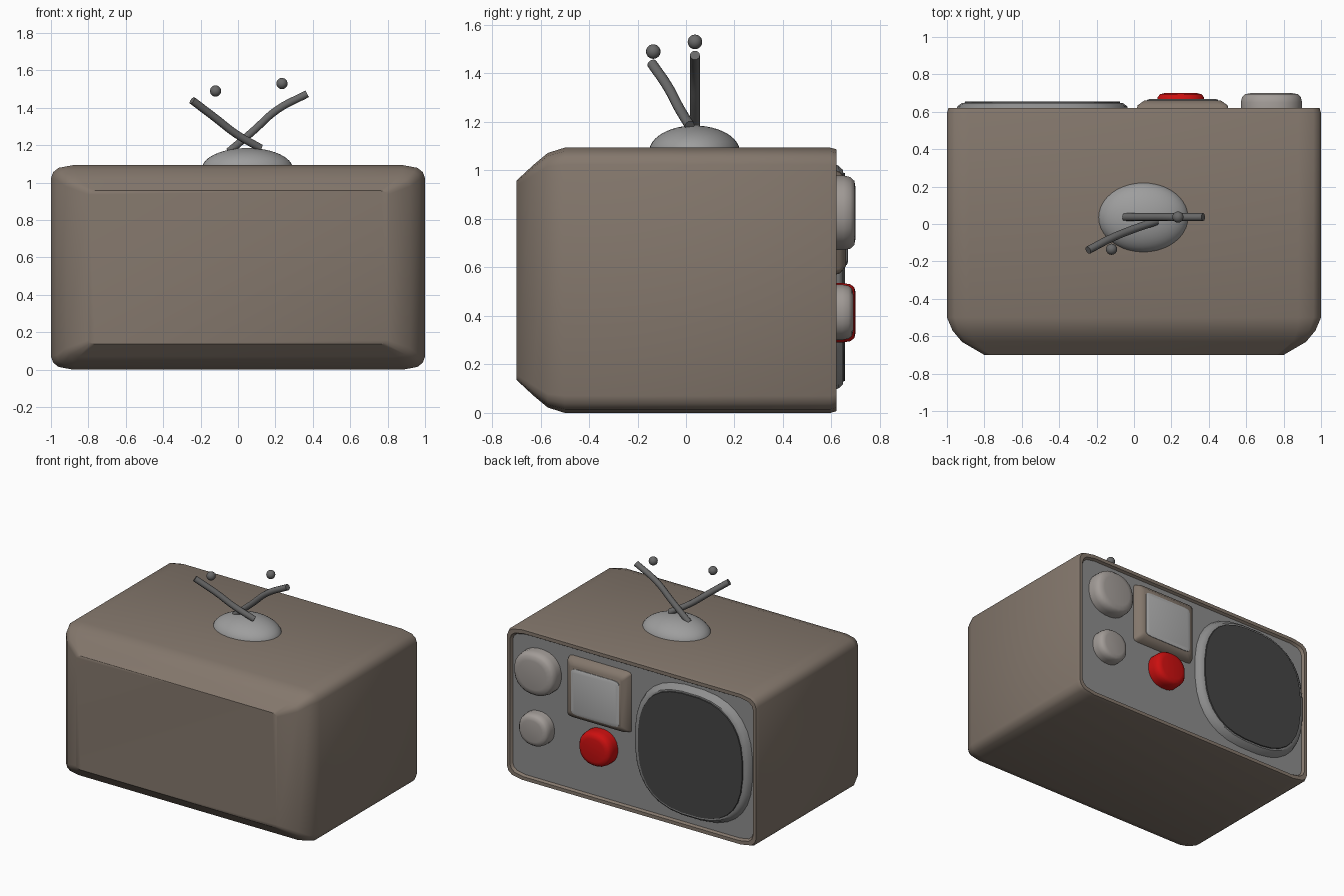
import bpy, bmesh, math
from mathutils import Matrix

if "Cube" in bpy.data.objects:
    bpy.data.objects.remove(bpy.data.objects["Cube"])


def material(name, rgb):
    m = bpy.data.materials.new(name)
    m.diffuse_color = (*rgb, 1)
    m.use_nodes = True
    m.node_tree.nodes["Principled BSDF"].inputs["Base Color"].default_value = m.diffuse_color
    return m


BROWN = material("brown_shell", (0.23, 0.185, 0.15))
PANEL = material("panel_grey", (0.27, 0.27, 0.27))
DARK = material("dark_mesh", (0.06, 0.06, 0.06))
KNOB = material("knob_grey", (0.36, 0.33, 0.31))
RED = material("red", (0.6, 0.005, 0.005))
LIGHT = material("light_screen", (0.45, 0.45, 0.45))
METAL = material("antenna_metal", (0.14, 0.14, 0.14))
DOME = material("dome_grey", (0.34, 0.34, 0.34))


def finish(name, bm, mat, angle=40):
    bmesh.ops.recalc_face_normals(bm, faces=bm.faces)
    for f in bm.faces:
        f.smooth = True
    me = bpy.data.meshes.new(name)
    bm.to_mesh(me)
    bm.free()
    me.set_sharp_from_angle(angle=math.radians(angle))
    me.materials.append(mat)
    ob = bpy.data.objects.new(name, me)
    bpy.context.collection.objects.link(ob)
    return ob


def loft(name, rings, mat, cap_end=True, angle=40):
    bm = bmesh.new()
    loops = [[bm.verts.new(p) for p in r] for r in rings]
    n = len(loops[0])
    for a, b in zip(loops, loops[1:]):
        for i in range(n):
            j = (i + 1) % n
            bm.faces.new((a[i], a[j], b[j], b[i]))
    bm.faces.new(loops[0])
    if cap_end:
        bm.faces.new(loops[-1])
    return finish(name, bm, mat, angle)


def box_ring(y, hx, hz, k=1.0, cx=0.0, cz=0.547):
    # rectangle with softened corners, facing along y
    q = [(0, .07), (.012, .038), (.04, .015), (.12, 0)]
    pts = []
    for sx, sz in ((1, 1), (-1, 1), (-1, -1), (1, -1)):
        c = [(cx + sx * (hx - k * a), y, cz + sz * (hz - k * b)) for a, b in q]
        pts += c if sx * sz > 0 else c[::-1]
    return pts


def oval_ring(y, cx, cz, rx, rz, n=2.0, seg=32):
    pts = []
    for i in range(seg):
        t = 2 * math.pi * (i + .5) / seg
        c, s = math.cos(t), math.sin(t)
        pts.append((cx + rx * math.copysign(abs(c) ** (2 / n), c), y,
                    cz + rz * math.copysign(abs(s) ** (2 / n), s)))
    return pts


# Shell with rounded rear edges and a lip around the control face
H = .547
loft("cabinet", [
    box_ring(-.70, .80, .41, .3), box_ring(-.63, .92, .475, .6),
    box_ring(-.57, .97, .525, .8), box_ring(-.50, 1, H),
    box_ring(.595, 1, H), box_ring(.62, .992, .54),
    box_ring(.62, .968, .515, .9), box_ring(.60, .955, .503, .85)],
    BROWN, cap_end=False)
loft("control_panel", [box_ring(.57, .96, .508, .85),
                       box_ring(.603, .96, .508, .85)], PANEL)

# Speaker: raised bezel and dark grille
SX, SZ = -.49, .56
loft("speaker_bezel", [
    oval_ring(.60, SX, SZ, .465, .475, 2.6), oval_ring(.63, SX, SZ, .455, .46, 2.6),
    oval_ring(.648, SX, SZ, .43, .443, 2.6)], PANEL)
loft("speaker_grille", [
    oval_ring(.64, SX, SZ, .42, .435, 2.6), oval_ring(.655, SX, SZ, .415, .43, 2.6)], DARK)

# Display frame and window
loft("display_frame", [
    box_ring(.60, .25, .22, .3, .26, .785), box_ring(.635, .24, .21, .3, .26, .785),
    box_ring(.66, .205, .18, .3, .26, .785)], BROWN)
loft("display_window", [
    box_ring(.65, .19, .165, .35, .26, .775), box_ring(.664, .19, .165, .35, .26, .775),
    box_ring(.669, .175, .15, .35, .26, .775)], LIGHT)


# Knobs and push button
def knob(name, x, z, rx, rz, depth, mat):
    prof = [(1, 0), (1, .5), (.96, .78), (.86, .94), (.66, 1)]
    loft(name, [oval_ring(.60 + depth * d, x, z, rx * k, rz * k, 2.25, 24)
                for k, d in prof], mat)


knob("large_knob", .735, .825, .165, .155, .10, KNOB)
knob("small_knob", .745, .415, .12, .115, .09, KNOB)
knob("red_button", .25, .413, .13, .123, .10, RED)


# Antenna dome, rods and tip balls
def ball(name, loc, r, mat, seg=24):
    bm = bmesh.new()
    bmesh.ops.create_uvsphere(bm, u_segments=seg, v_segments=seg // 2 + 4, radius=1,
                              matrix=Matrix.Translation(loc) @ Matrix.Diagonal((*r, 1)))
    finish(name, bm, mat)


ball("antenna_dome", (.05, .035, 1.075), (.243, .188, .11), DOME, 40)


def rod(name, pts, radius=.021):
    cu = bpy.data.curves.new(name, 'CURVE')
    cu.dimensions = '3D'
    cu.bevel_depth = radius
    cu.bevel_resolution = 3
    cu.use_fill_caps = True
    sp = cu.splines.new('BEZIER')
    sp.bezier_points.add(len(pts) - 1)
    for b, p in zip(sp.bezier_points, pts):
        b.co = p
        b.handle_left_type = b.handle_right_type = 'AUTO'
    sp.resolution_u = 6
    cu.materials.append(METAL)
    ob = bpy.data.objects.new(name, cu)
    bpy.context.collection.objects.link(ob)
    bpy.ops.object.select_all(action='DESELECT')
    ob.select_set(True)
    bpy.context.view_layer.objects.active = ob
    bpy.ops.object.convert(target='MESH')
    bpy.ops.object.shade_smooth_by_angle(angle=math.radians(40))


rod("antenna_rod_right", [(-.05, .037, 1.165), (.08, .037, 1.275),
                          (.21, .037, 1.39), (.37, .037, 1.475)])
rod("antenna_rod_left", [(.12, .015, 1.185), (-.01, -.03, 1.26),
                         (-.12, -.075, 1.345), (-.245, -.14, 1.44)])
ball("antenna_tip_right", (.235, .037, 1.53), (.03,) * 3, METAL, 16)
ball("antenna_tip_left", (-.12, -.135, 1.49), (.03,) * 3, METAL, 16)
